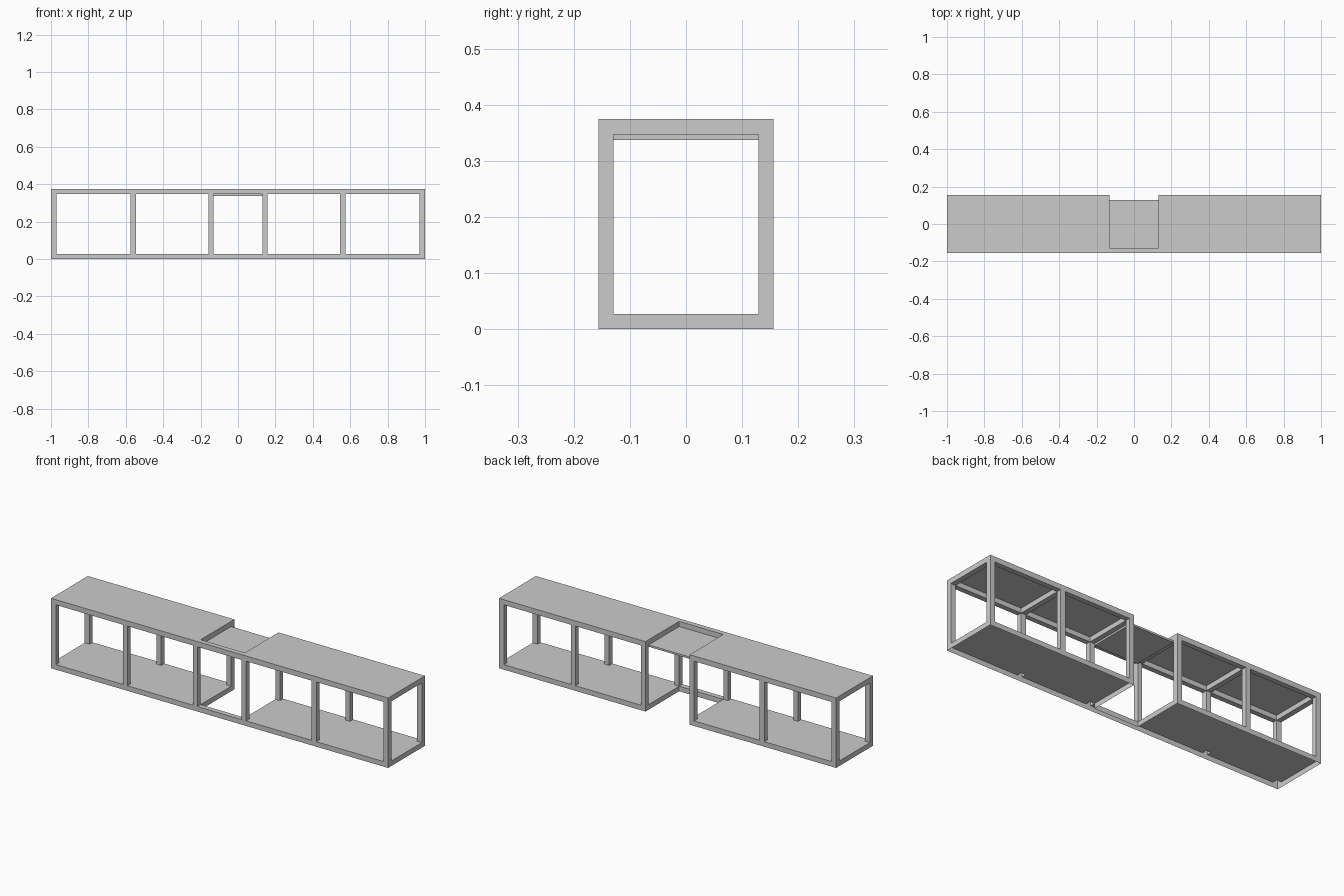
import bpy
import bmesh

if "Cube" in bpy.data.objects:
    bpy.data.objects.remove(bpy.data.objects["Cube"])

T = 0.027                     # bar thickness
HX, HY, H = 1.0, 0.156, 0.375
TOP = H - 0.028               # underside of the top bars
SHEET = 0.002                 # top panel thickness
GAP = 0.131                   # half width of the central opening
POSTS = ((GAP, 0.158), (0.546, 0.574), (0.971, HX))
FRONT, BACK = (-HY, -HY + T), (HY - T, HY)
INNER = (-HY + T, HY - T)


def box(name, x, y, z):
    bpy.ops.mesh.primitive_cube_add(
        size=1, location=[(a + b) / 2 for a, b in (x, y, z)])
    o = bpy.context.object
    o.name = name
    o.scale = [b - a for a, b in (x, y, z)]
    bpy.ops.object.transform_apply(location=False, rotation=False, scale=True)


def fused_shell(name, bars):
    """One hollow skin around all bars, left open on the underside."""
    cuts = [sorted({v for b in bars for v in b[k]}) for k in range(3)]
    filled = set()
    for b in bars:
        (i0, i1), (j0, j1), (k0, k1) = [
            [cuts[a].index(v) for v in b[a]] for a in range(3)]
        filled |= {(i, j, k) for i in range(i0, i1)
                   for j in range(j0, j1) for k in range(k0, k1)}
    bm = bmesh.new()
    for c in filled:
        for axis in range(3):
            for step in (0, 1):
                n = list(c)
                n[axis] += 2 * step - 1
                if tuple(n) in filled or (axis == 2 and n[2] < 0):
                    continue
                u, v = (axis + 1) % 3, (axis + 2) % 3
                loop = []
                for du, dv in ((0, 0), (1, 0), (1, 1), (0, 1)):
                    p = list(c)
                    p[axis] += step
                    p[u] += du
                    p[v] += dv
                    loop.append(bm.verts.new([cuts[a][p[a]] for a in range(3)]))
                bm.faces.new(loop if step else loop[::-1])
    bmesh.ops.remove_doubles(bm, verts=bm.verts, dist=1e-5)
    bmesh.ops.dissolve_limit(bm, angle_limit=0.01,
                             verts=bm.verts, edges=bm.edges)
    me = bpy.data.meshes.new(name)
    bm.to_mesh(me)
    bm.free()
    bpy.context.collection.objects.link(bpy.data.objects.new(name, me))


def span(side, a, b):
    return tuple(sorted((side * a, side * b)))


# Long front rails joining both halves
bars = [((-HX, HX), FRONT, (0, T)), ((-HX, HX), FRONT, (TOP, H))]

for side, label in ((-1, "left"), (1, "right")):
    bay = span(side, GAP, HX)
    # Floor and back top rail
    bars += [(bay, INNER, (0, T)), (bay, BACK, (0, T)), (bay, BACK, (TOP, H))]
    # Posts and top cross beams
    for a, b in POSTS:
        x = span(side, a, b)
        bars += [(x, FRONT, (0, H)), (x, BACK, (0, H)), (x, INNER, (TOP, H))]
    # Thin flush top sheets between the beams
    bars.append((bay, INNER, (H - SHEET, H)))

fused_shell("shelf_frame", bars)

# Lowered panel bridging the central opening
box("centre_panel", (-GAP, GAP), INNER, (TOP - 0.01, TOP))
